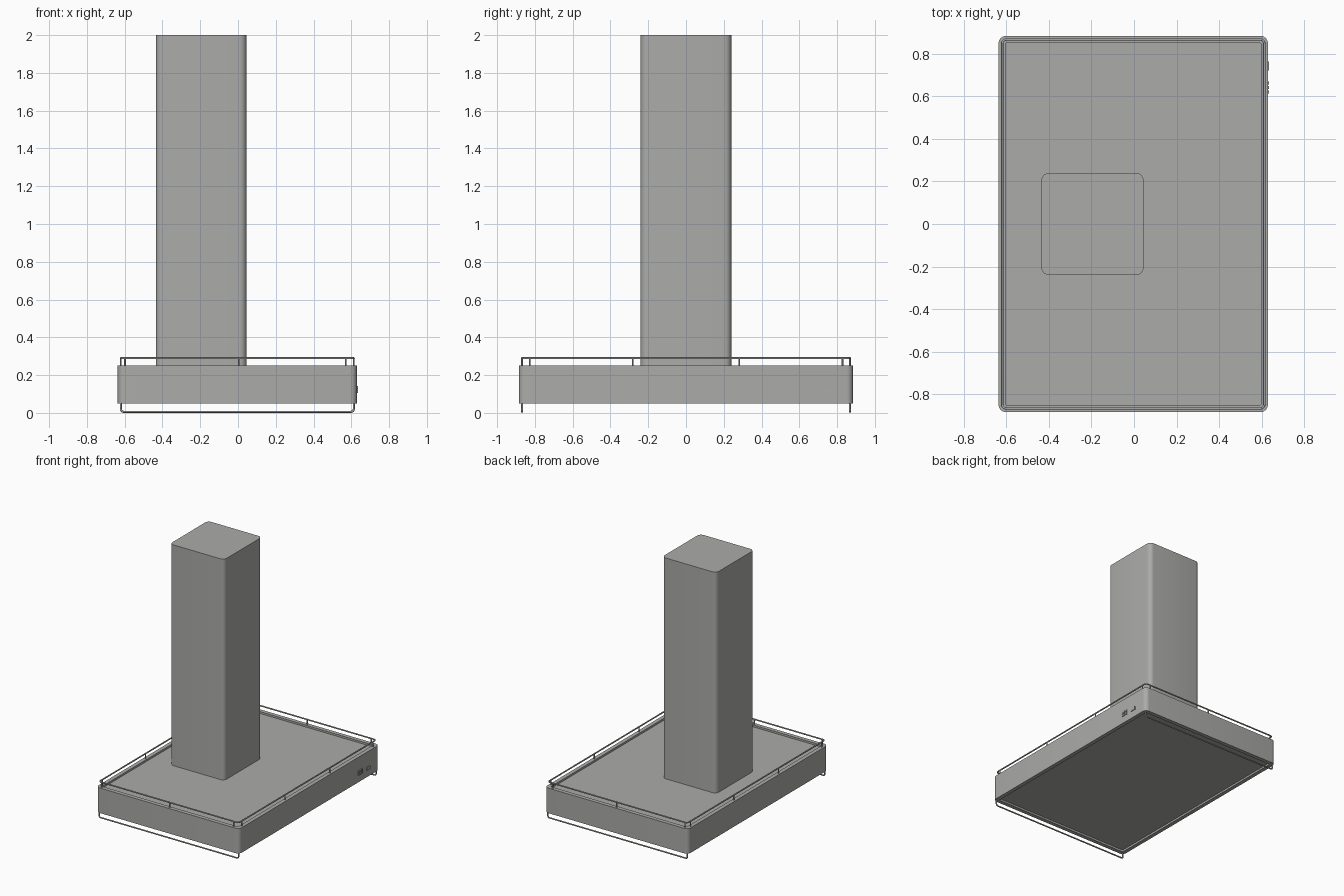
import bpy, bmesh, math
from mathutils import Vector

if "Cube" in bpy.data.objects:
    bpy.data.objects.remove(bpy.data.objects["Cube"])

steel = bpy.data.materials.new("brushed_steel")
steel.diffuse_color = (0.41, 0.41, 0.40, 1)
steel.use_nodes = True
steel.node_tree.nodes["Principled BSDF"].inputs["Base Color"].default_value = steel.diffuse_color


def rounded(x0, x1, y0, y1, r, n=6):
    """Points of a rounded rectangle, anticlockwise."""
    pts = []
    for k, (cx, cy) in enumerate([(x1 - r, y1 - r), (x0 + r, y1 - r),
                                  (x0 + r, y0 + r), (x1 - r, y0 + r)]):
        for i in range(n + 1):
            a = math.pi / 2 * (k + i / n)
            pts.append((cx + r * math.cos(a), cy + r * math.sin(a)))
    return pts


def finish(name, bm):
    bmesh.ops.recalc_face_normals(bm, faces=bm.faces)
    me = bpy.data.meshes.new(name)
    bm.to_mesh(me)
    bm.free()
    me.materials.append(steel)
    ob = bpy.data.objects.new(name, me)
    bpy.context.collection.objects.link(ob)
    bpy.ops.object.select_all(action='DESELECT')
    ob.select_set(True)
    bpy.context.view_layer.objects.active = ob
    bpy.ops.object.shade_smooth_by_angle(angle=math.radians(35))
    return ob


def loft(name, box, r, rings):
    """Rounded box skinned through (inset, z) rings, capped at both ends."""
    x0, x1, y0, y1 = box
    bm = bmesh.new()
    loops = [[bm.verts.new((x, y, z)) for x, y in
              rounded(x0 + d, x1 - d, y0 + d, y1 - d, max(r - d, 0.008))]
             for d, z in rings]
    for a, b in zip(loops, loops[1:]):
        for i in range(len(a)):
            j = (i + 1) % len(a)
            bm.faces.new((a[i], a[j], b[j], b[i]))
    bm.faces.new(loops[0])
    bm.faces.new(loops[-1])
    return finish(name, bm)


def tube(name, pts, r, closed=False, sides=8):
    """Round bar swept along a path."""
    pts = [Vector(p) for p in pts]
    cu = bpy.data.curves.new(name, 'CURVE')
    cu.dimensions = '3D'
    cu.bevel_depth = r
    cu.bevel_resolution = 2
    cu.use_fill_caps = True
    sp = cu.splines.new('POLY')
    sp.points.add(len(pts) - 1)
    for p, co in zip(sp.points, pts):
        p.co = (*co, 1)
    sp.use_cyclic_u = closed
    cu.materials.append(steel)
    ob = bpy.data.objects.new(name, cu)
    bpy.context.collection.objects.link(ob)
    return ob


# hood body with shallow recesses on top and underneath
loft("hood_body", (-0.637, 0.630, -0.885, 0.885), 0.035,
     [(0.032, 0.065), (0.032, 0.05), (0.0, 0.05),
      (0.0, 0.25), (0.032, 0.25), (0.032, 0.235)])

# chimney duct
loft("chimney", (-0.435, 0.045, -0.24, 0.24), 0.035, [(0, 0.234), (0, 2.0)])

# gallery rail around the top, on short posts
RX0, RX1, RY, R = -0.620, 0.613, 0.868, 0.0055
tube("gallery_rail", [(x, y, 0.29) for x, y in
                      rounded(RX0, RX1, -RY, RY, 0.02)], R, closed=True)
posts = [(x, s * RY) for s in (-1, 1) for x in (-0.598, 0.004, 0.570)]
posts += [(x, y) for x in (RX0, RX1) for y in (-0.828, -0.282, 0.282, 0.828)]
for i, (x, y) in enumerate(posts):
    tube(f"gallery_post_{i}", [(x, y, 0.245), (x, y, 0.29)], 0.0045)

# hanging bars under both short ends, with bent-up tips
zb, b = R + 0.0003, 0.014
for side, y in (("front", -RY), ("back", RY)):
    arc = [(b * (1 - math.cos(t)), zb + b * (1 - math.sin(t)))
           for t in [math.pi / 2 * i / 4 for i in range(5)]]
    path = [(RX0, y, 0.055)] + [(RX0 + d, y, z) for d, z in arc]
    path += [(RX1 - d, y, z) for d, z in reversed(arc)] + [(RX1, y, 0.055)]
    tube(f"hanging_bar_{side}", path, R)

# control buttons and switch plate on the right face
def plate(name, y, z, sy, sz):
    bm = bmesh.new()
    bmesh.ops.create_cube(bm, size=1)
    bmesh.ops.scale(bm, vec=(0.009, sy, sz), verts=bm.verts)
    bmesh.ops.translate(bm, vec=(0.6315, y, z), verts=bm.verts)
    finish(name, bm)


for i, y in enumerate((0.622, 0.643, 0.664)):
    for j, z in enumerate((0.114, 0.136)):
        plate(f"button_{i}_{j}", y, z, 0.014, 0.015)
plate("switch_plate", 0.744, 0.118, 0.043, 0.025)
